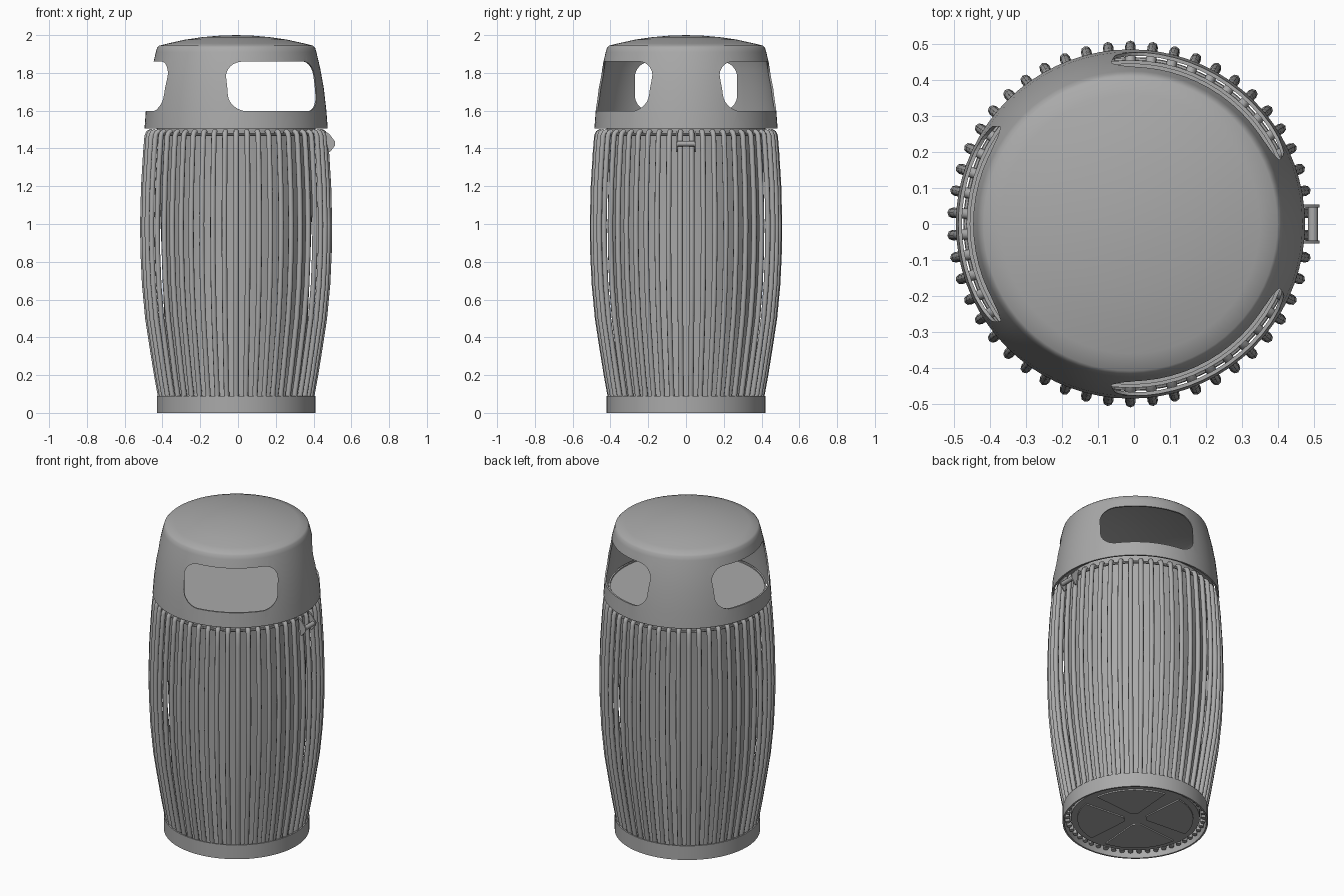
import bpy, bmesh, math
from mathutils import Matrix, Vector

old = bpy.data.objects.get("Cube")
if old:
    bpy.data.objects.remove(old, do_unlink=True)

CX = -0.01          # axis of the round body
RODS = 50

grey = bpy.data.materials.new("painted_grey")
grey.use_nodes = True
colour = (0.4, 0.4, 0.4, 1)
grey.diffuse_color = colour
grey.node_tree.nodes["Principled BSDF"].inputs["Base Color"].default_value = colour


def activate(ob):
    bpy.ops.object.select_all(action='DESELECT')
    ob.select_set(True)
    bpy.context.view_layer.objects.active = ob


def finish(bm, name, smooth=True, x=CX):
    bmesh.ops.recalc_face_normals(bm, faces=bm.faces)
    me = bpy.data.meshes.new(name)
    bm.to_mesh(me)
    bm.free()
    ob = bpy.data.objects.new(name, me)
    bpy.context.collection.objects.link(ob)
    ob.location.x = x
    me.materials.append(grey)
    if smooth:
        activate(ob)
        bpy.ops.object.shade_smooth_by_angle(angle=math.radians(35))
    return ob


def lathe(name, profile, steps=64, closed=False):
    """Spin (radius, height) points about the z axis."""
    bm = bmesh.new()
    vs = [bm.verts.new((r, 0, z)) for r, z in profile]
    pairs = list(zip(vs, vs[1:])) + ([(vs[-1], vs[0])] if closed else [])
    es = [bm.edges.new(p) for p in pairs]
    bmesh.ops.spin(bm, geom=vs + es, cent=(0, 0, 0), axis=(0, 0, 1),
                   angle=math.tau, steps=steps, use_duplicate=False)
    bmesh.ops.remove_doubles(bm, verts=bm.verts, dist=1e-5)
    return finish(bm, name)


def prism(bm, outline, offset, matrix):
    """Extrude a flat outline by offset, then place it."""
    vs = [bm.verts.new(p) for p in outline]
    face = bm.faces.new(vs)
    ext = bmesh.ops.extrude_face_region(bm, geom=[face])["geom"]
    top = [v for v in ext if isinstance(v, bmesh.types.BMVert)]
    bmesh.ops.translate(bm, verts=top, vec=offset)
    bmesh.ops.transform(bm, verts=vs + top, matrix=matrix)


# Base ring
lathe("base_ring", [(0.42, 0), (0.42, 0.09), (0.41, 0.09), (0.41, 0)], closed=True)

# Tapered inner liner with its floor and wide flat cover
lathe("inner_liner", [(0, 0.03), (0.372, 0.03), (0.38, 0.5), (0.4, 1.0), (0.42, 1.5),
                      (0.425, 1.54), (0.455, 1.54), (0.455, 1.56), (0.445, 1.56),
                      (0.445, 1.552), (0, 1.552)])

# Raised panels under the floor, leaving a cross between them
bm = bmesh.new()
for q in range(4):
    arc = [(0.335 * math.cos(a), 0.335 * math.sin(a), 0)
           for a in (math.radians(9 + 8 * i) for i in range(10))]
    prism(bm, [(0.06, 0.03, 0)] + arc + [(0.03, 0.06, 0)], Vector((0, 0, 0.012)),
          Matrix.Translation((0, 0, 0.022)) @ Matrix.Rotation(q * math.pi / 2, 4, 'Z'))
finish(bm, "floor_panels", smooth=False)

# Bowed rods with inward hooked tops
path = [(0.392, 0.03), (0.401, 0.09), (0.421, 0.2), (0.445, 0.35), (0.468, 0.5),
        (0.485, 0.68), (0.493, 0.85), (0.495, 1.0), (0.49, 1.2), (0.479, 1.38),
        (0.472, 1.465), (0.465, 1.482), (0.448, 1.491)]
cu = bpy.data.curves.new("rods", 'CURVE')
cu.dimensions = '3D'
cu.bevel_depth = 0.0145
cu.bevel_resolution = 2
cu.use_fill_caps = True
for i in range(RODS):
    a = math.tau * (i + 0.5) / RODS
    sp = cu.splines.new('POLY')
    sp.points.add(len(path) - 1)
    for p, (r, z) in zip(sp.points, path):
        p.co = (r * math.cos(a), r * math.sin(a), z, 1)
rods = bpy.data.objects.new("rods", cu)
bpy.context.collection.objects.link(rods)
rods.location.x = CX
cu.materials.append(grey)
activate(rods)
bpy.ops.object.convert(target='MESH')
bpy.ops.object.shade_smooth_by_angle(angle=math.radians(50))

# Hoop that ties the rod tops
lathe("top_hoop", [(0.456 + 0.008 * math.cos(t), 1.474 + 0.008 * math.sin(t))
                   for t in (math.tau * i / 8 for i in range(8))], closed=True)

# Hood: tapered thin shell with a shallow dome
outer = [(0.485, 1.505), (0.478, 1.6), (0.464, 1.72), (0.446, 1.82), (0.425, 1.91),
         (0.418, 1.934), (0.408, 1.944), (0.36, 1.956), (0.27, 1.976), (0.18, 1.989),
         (0.09, 1.997), (0, 2.0)]
inner = [(max(r - 0.01, 0), z - (0.01 if z > 1.93 else 0)) for r, z in outer]
hood = lathe("hood", inner[:1] + outer + inner[::-1], steps=72)

# Three rounded openings cut through the hood
bm = bmesh.new()
HALF, LOW, HIGH, RAD = 0.271, 1.597, 1.86, 0.085
outline = []
for k, (sy, z) in enumerate([(1, HIGH - RAD), (-1, HIGH - RAD), (-1, LOW + RAD), (1, LOW + RAD)]):
    for j in range(9):
        a = (k + j / 8) * math.pi / 2
        outline.append((0.2, sy * (HALF - RAD) + RAD * math.cos(a), z + RAD * math.sin(a)))
for deg in (60, 180, 300):
    prism(bm, outline, Vector((0.4, 0, 0)), Matrix.Rotation(math.radians(deg), 4, 'Z'))
cutter = finish(bm, "opening_cutter", smooth=False)
cutter.hide_render = True
mod = hood.modifiers.new("openings", 'BOOLEAN')
mod.operation = 'DIFFERENCE'
mod.solver = 'EXACT'
mod.object = cutter
activate(hood)
bpy.ops.object.modifier_move_to_index(modifier=mod.name, index=0)
bpy.ops.object.modifier_apply(modifier=mod.name)
bpy.data.objects.remove(cutter, do_unlink=True)

# Latch on the left side: two cheeks and a cross bar
bm = bmesh.new()
cheek = [(0.462, 0, 1.49), (0.485, 0, 1.475), (0.515, 0, 1.435), (0.513, 0, 1.415),
         (0.488, 0, 1.382), (0.478, 0, 1.382)]
for y in (-0.054, 0.046):
    prism(bm, cheek, Vector((0, 0.008, 0)), Matrix.Translation((0, y, 0)))
bmesh.ops.create_cone(bm, segments=12, radius1=0.014, radius2=0.014, depth=0.1, cap_ends=True,
                      matrix=Matrix.Translation((0.497, 0, 1.425)) @ Matrix.Rotation(math.pi / 2, 4, 'X'))
finish(bm, "latch", x=0)
